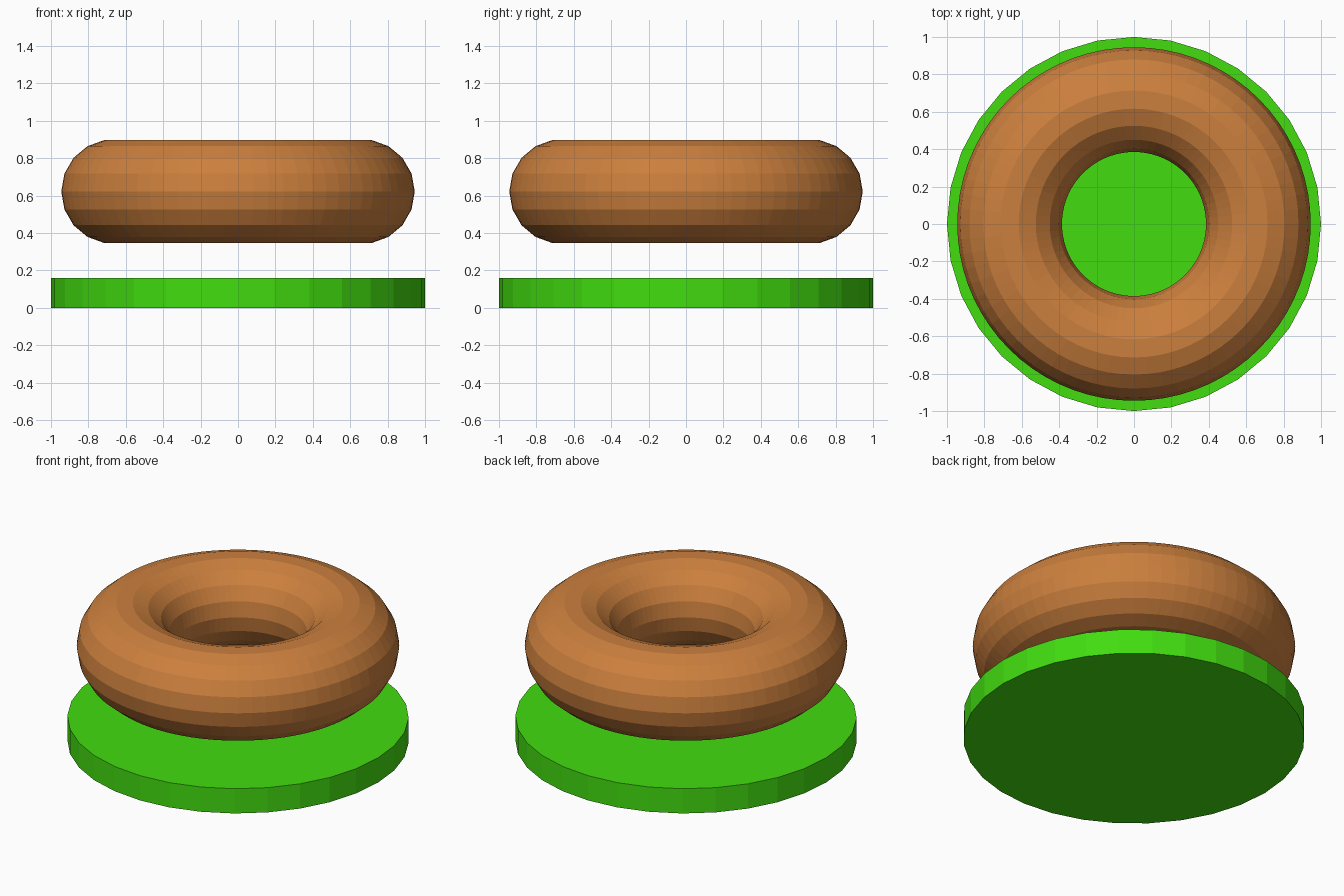
import bpy

if "Cube" in bpy.data.objects:
    bpy.data.objects.remove(bpy.data.objects["Cube"])


def material(name, colour):
    mat = bpy.data.materials.new(name)
    mat.diffuse_color = (*colour, 1.0)
    mat.use_nodes = True
    mat.node_tree.nodes["Principled BSDF"].inputs["Base Color"].default_value = mat.diffuse_color
    return mat


def finish(name, mat):
    obj = bpy.context.object
    obj.name = name
    obj.data.materials.append(mat)
    bpy.ops.object.shade_flat()
    return obj


green = material("bright green", (0.054, 0.72, 0.005))
brown = material("warm brown", (0.60, 0.214, 0.047))

# Base disc
bpy.ops.mesh.primitive_cylinder_add(vertices=32, radius=1.0, depth=0.16,
                                    location=(0, 0, 0.08))
finish("base_disc", green)

# Floating ring
bpy.ops.mesh.primitive_torus_add(major_segments=72, minor_segments=18,
                                 major_radius=0.665, minor_radius=0.28,
                                 location=(0, 0, 0.622))
finish("ring", brown)
